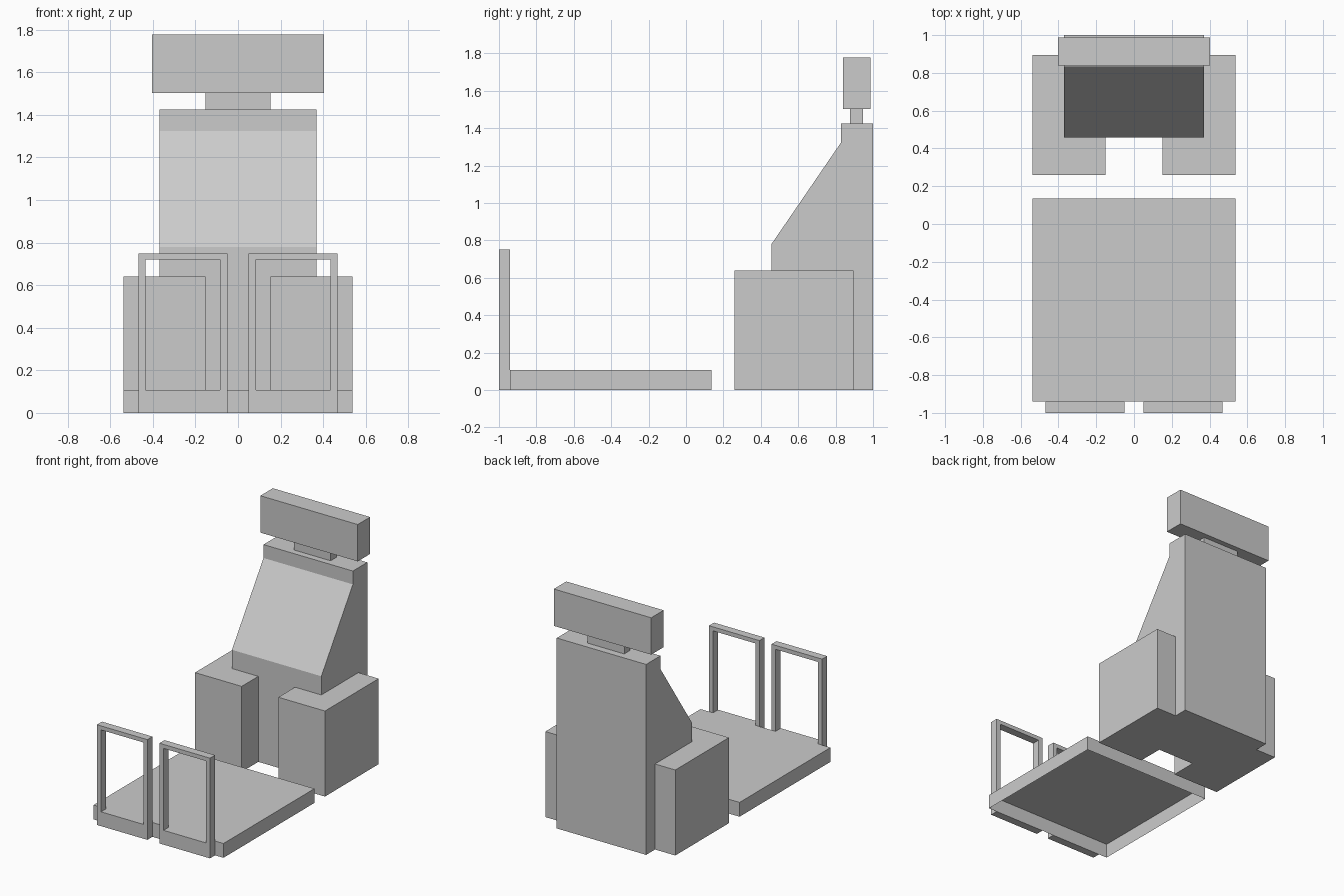
import bpy
import bmesh
from mathutils import Vector

cube = bpy.data.objects.get("Cube")
if cube:
    bpy.data.objects.remove(cube, do_unlink=True)

# One plain grey for the whole cabinet
GREY = (0.6, 0.6, 0.6, 1.0)
grey = bpy.data.materials.new("plain_grey")
grey.use_nodes = True
grey.diffuse_color = GREY
grey.node_tree.nodes["Principled BSDF"].inputs["Base Color"].default_value = GREY


def finish(name, bm):
    bmesh.ops.recalc_face_normals(bm, faces=bm.faces)
    mesh = bpy.data.meshes.new(name)
    bm.to_mesh(mesh)
    bm.free()
    mesh.materials.append(grey)
    obj = bpy.data.objects.new(name, mesh)
    bpy.context.scene.collection.objects.link(obj)
    return obj


def extrude_faces(bm, depth):
    """Give flat faces a thickness along the depth vector."""
    result = bmesh.ops.extrude_face_region(bm, geom=bm.faces[:], use_keep_orig=True)
    moved = [g for g in result["geom"] if isinstance(g, bmesh.types.BMVert)]
    bmesh.ops.translate(bm, verts=moved, vec=Vector(depth))


def prism(name, points, depth):
    bm = bmesh.new()
    bm.faces.new([bm.verts.new(p) for p in points])
    extrude_faces(bm, depth)
    return finish(name, bm)


def box(name, x, y, z, open_bottom=False):
    bm = bmesh.new()
    bmesh.ops.create_cube(bm, size=1)
    for v in bm.verts:
        v.co = [r[0] if c < 0 else r[1] for c, r in zip(v.co, (x, y, z))]
    bmesh.ops.recalc_face_normals(bm, faces=bm.faces)
    if open_bottom:
        under = [f for f in bm.faces if f.normal.z < -0.9]
        bmesh.ops.delete(bm, geom=under, context="FACES_ONLY")
    return finish(name, bm)


def rectangle(bm, x, z, y):
    corners = ((x[0], z[0]), (x[1], z[0]), (x[1], z[1]), (x[0], z[1]))
    return [bm.verts.new((a, y, b)) for a, b in corners]


def rail(name, side):
    """Upright rectangular hoop with a deep lower bar."""
    bm = bmesh.new()
    outer = rectangle(bm, (side * 0.05, side * 0.468), (0, 0.75), -1)
    inner = rectangle(bm, (side * 0.084, side * 0.434), (0.107, 0.72), -1)
    for i in range(4):
        j = (i + 1) % 4
        bm.faces.new((outer[i], outer[j], inner[j], inner[i]))
    extrude_faces(bm, (0, 0.06, 0))
    return finish(name, bm)


# Hollow platform, open underneath
box("platform", (-0.538, 0.538), (-0.94, 0.135), (0, 0.107), open_bottom=True)

# Tower with sloping front
profile = [(0.457, 0), (1, 0), (1, 1.425), (0.83, 1.425), (0.83, 1.325), (0.457, 0.78)]
prism("tower", [(-0.37, y, z) for y, z in profile], (0.74, 0, 0))

# Side cabinets wrap round the front corners of the tower
plan = [(0.152, 0.26), (0.538, 0.26), (0.538, 0.895),
        (0.37, 0.895), (0.37, 0.457), (0.152, 0.457)]
for label, side in (("left", 1), ("right", -1)):
    prism(label + "_cabinet", [(side * x, y, 0) for x, y in plan], (0, 0, 0.64))
    rail(label + "_rail", side)

# Sign on a short neck
box("neck", (-0.152, 0.152), (0.878, 0.947), (1.425, 1.502))
box("sign", (-0.403, 0.403), (0.84, 0.987), (1.502, 1.778))
